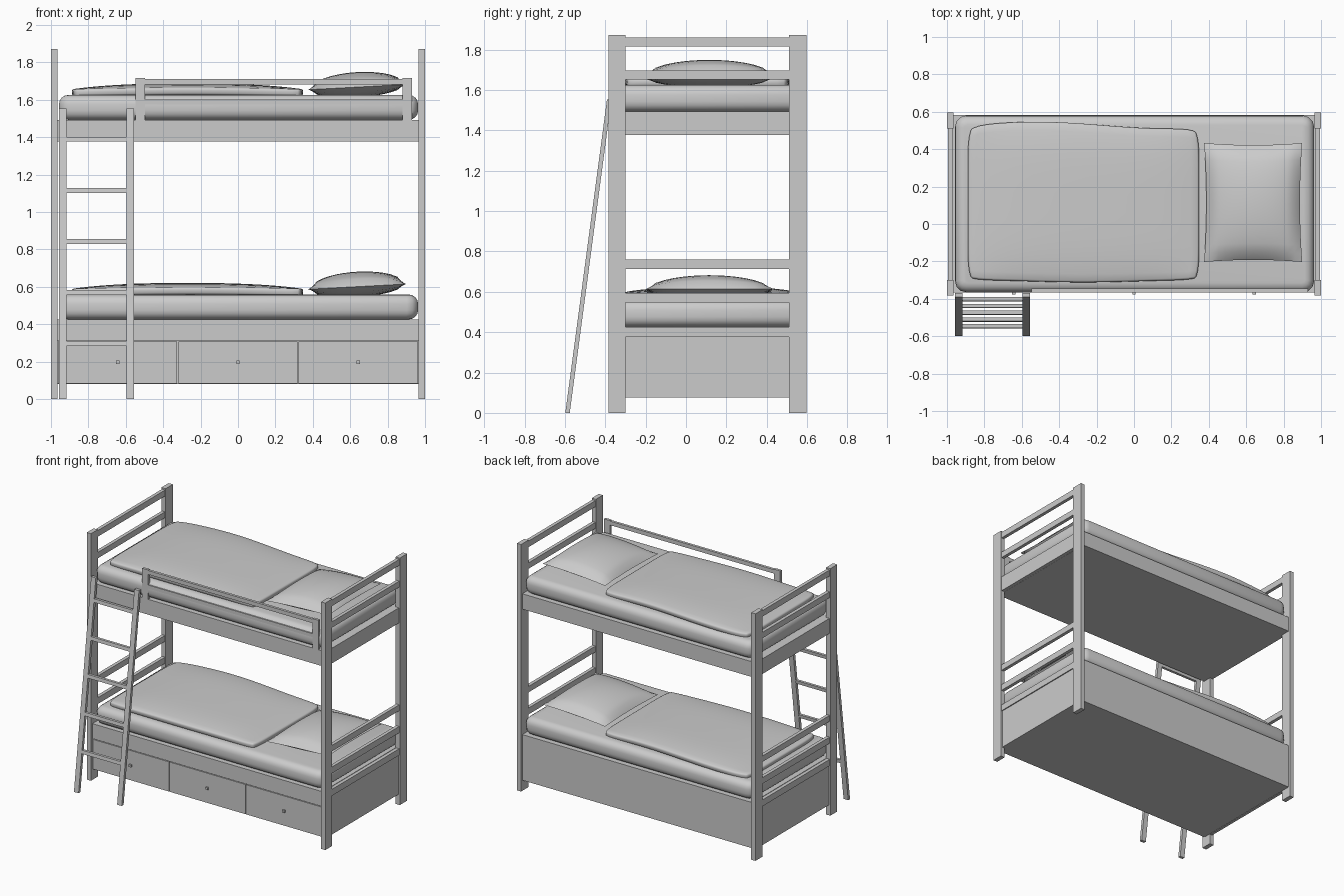
import bpy, bmesh
from math import sin, cos, pi, exp
from mathutils import Vector

if "Cube" in bpy.data.objects:
    bpy.data.objects.remove(bpy.data.objects["Cube"])

def link(name, bm):
    bmesh.ops.recalc_face_normals(bm, faces=bm.faces)
    me = bpy.data.meshes.new(name)
    bm.to_mesh(me)
    bm.free()
    ob = bpy.data.objects.new(name, me)
    bpy.context.collection.objects.link(ob)
    return ob

def box(name, x, y, z, shear=0.0):
    """Axis-aligned box from ranges; shear leans it along y with height."""
    bm = bmesh.new()
    bmesh.ops.create_cube(bm, size=1)
    for v in bm.verts:
        c = [r[0] + (r[1] - r[0]) * (k + 0.5) for r, k in zip((x, y, z), v.co)]
        c[1] += shear * c[2]
        v.co = Vector(c)
    return link(name, bm)

def smooth(ob, angle=0.9):
    bpy.ops.object.select_all(action='DESELECT')
    bpy.context.view_layer.objects.active = ob
    ob.select_set(True)
    bpy.ops.object.shade_smooth_by_angle(angle=angle)

def bevel(ob, width, segments):
    m = ob.modifiers.new("Round", 'BEVEL')
    m.width, m.segments, m.limit_method = width, segments, 'ANGLE'

FRONT, BACK = (-0.383, -0.30), (0.51, 0.597)
GAP = (-0.30, 0.51)

# Corner posts and end boards
for s, side in ((-1, "left"), (1, "right")):
    def xs(a, b):
        return tuple(sorted((s * a, s * b)))
    box(side + "_front_post", xs(0.965, 1), FRONT, (0, 1.872))
    box(side + "_back_post", xs(0.965, 1), BACK, (0, 1.872))
    for i, z in enumerate(((0.377, 0.426), (0.547, 0.595), (0.714, 0.759),
                           (1.651, 1.696), (1.815, 1.861))):
        box(f"{side}_end_rail_{i}", xs(0.969, 0.995), GAP, z)
    box(side + "_lower_end_panel", xs(0.965, 0.987), GAP, (0.077, 0.377))
    box(side + "_upper_end_panel", xs(0.965, 0.992), GAP, (1.378, 1.493))

# Bed bases
W = (-0.965, 0.965)
box("upper_bed_base", W, (-0.365, 0.582), (1.377, 1.493))
box("lower_bed_base", W, (-0.365, 0.582), (0.313, 0.426))
box("drawer_case", W, (-0.352, 0.582), (0.08, 0.313))

# Drawer fronts and knobs
for i in range(3):
    a = -0.965 + i * 0.6433
    box(f"drawer_front_{i}", (a + 0.003, a + 0.640), (-0.365, -0.352), (0.083, 0.308))
    c = a + 0.3217
    box(f"drawer_knob_{i}", (c - 0.009, c + 0.009), (-0.378, -0.365), (0.187, 0.205))

# Guard rail
G = (-0.366, -0.346)
box("guard_left_upright", (-0.547, -0.497), G, (1.493, 1.716))
box("guard_right_upright", (0.88, 0.93), G, (1.493, 1.716))
box("guard_top_rail", (-0.497, 0.88), G, (1.682, 1.712))
box("guard_low_rail", (-0.497, 0.88), G, (1.575, 1.602))

# Leaning ladder
lean = 0.206 / 1.55
box("ladder_left_side", (-0.957, -0.918), (-0.598, -0.576), (0, 1.553), lean)
box("ladder_right_side", (-0.595, -0.556), (-0.598, -0.576), (0, 1.553), lean)
for i in range(5):
    z = 0.297 + i * 0.273
    box(f"ladder_rung_{i}", (-0.918, -0.595), (-0.597, -0.577), (z - 0.013, z + 0.013), lean)

def mattress(name, z):
    ob = box(name, (-0.957, 0.963), (-0.365, 0.58), (z, z + 0.133))
    bm = bmesh.new()
    bm.from_mesh(ob.data)
    up = [e for e in bm.edges if abs(e.verts[0].co.z - e.verts[1].co.z) > 0.05]
    bmesh.ops.bevel(bm, geom=up, offset=0.06, segments=3, profile=0.5, affect='EDGES')
    rims = [e for e in bm.edges if abs(e.verts[0].co.z - e.verts[1].co.z) < 0.01]
    bmesh.ops.bevel(bm, geom=rims, offset=0.05, segments=4, profile=0.5, affect='EDGES')
    bm.to_mesh(ob.data)
    bm.free()
    smooth(ob)

def duvet(name, z):
    bm = bmesh.new()
    bmesh.ops.create_grid(bm, x_segments=28, y_segments=18, size=1)
    for v in bm.verts:
        u, w = v.co.x, v.co.y
        x = -0.27 + 0.62 * u * (1 - 0.03 * abs(w) ** 8)
        # gently wavy long edges
        back = 0.53 + 0.018 * sin(pi * (u + 1) * 0.85) - 0.02 * abs(u) ** 12
        front = -0.308 + 0.012 * abs(u) ** 12 - 0.006 * cos(pi * u)
        y = front + (back - front) * (w + 1) / 2
        crown = (1 - u ** 4) * (1 - w ** 4)
        h = 0.034 + 0.022 * crown + 0.006 * cos(2.5 * u) * (1 + 0.4 * w)
        v.co = (x, y, z + h)
    ob = link(name, bm)
    if ob.data.polygons[0].normal.z < 0:
        ob.data.flip_normals()
    m = ob.modifiers.new("Thickness", 'SOLIDIFY')
    m.thickness, m.offset = 0.04, -1
    bevel(ob, 0.012, 2)
    smooth(ob)

def pillow(name, z):
    bm = bmesh.new()
    n = 14
    layers = []
    for top in (1, -1):
        rows = []
        for i in range(n + 1):
            row = []
            for j in range(n + 1):
                u, w = 2 * i / n - 1, 2 * j / n - 1
                # edges pulled in between the corners
                x = 0.637 + 0.262 * u * (0.955 + 0.045 * w * w)
                y = 0.115 + 0.318 * w * (0.965 + 0.035 * u * u)
                puff = ((1 - u ** 2) * (1 - w ** 2)) ** 0.5
                seam = 0.042 + 0.014 * u
                h = seam + (0.08 if top > 0 else -0.055) * puff
                row.append(bm.verts.new((x, y, z + h)))
            rows.append(row)
        layers.append(rows)
        for i in range(n):
            for j in range(n):
                bm.faces.new((rows[i][j], rows[i + 1][j], rows[i + 1][j + 1], rows[i][j + 1]))
    bmesh.ops.remove_doubles(bm, verts=bm.verts, dist=0.0005)
    smooth(link(name, bm), 1.2)

# Bedding for both bunks
for level, z in (("lower", 0.426), ("upper", 1.493)):
    mattress(level + "_mattress", z)
    duvet(level + "_duvet", z + 0.133)
    pillow(level + "_pillow", z + 0.133)
